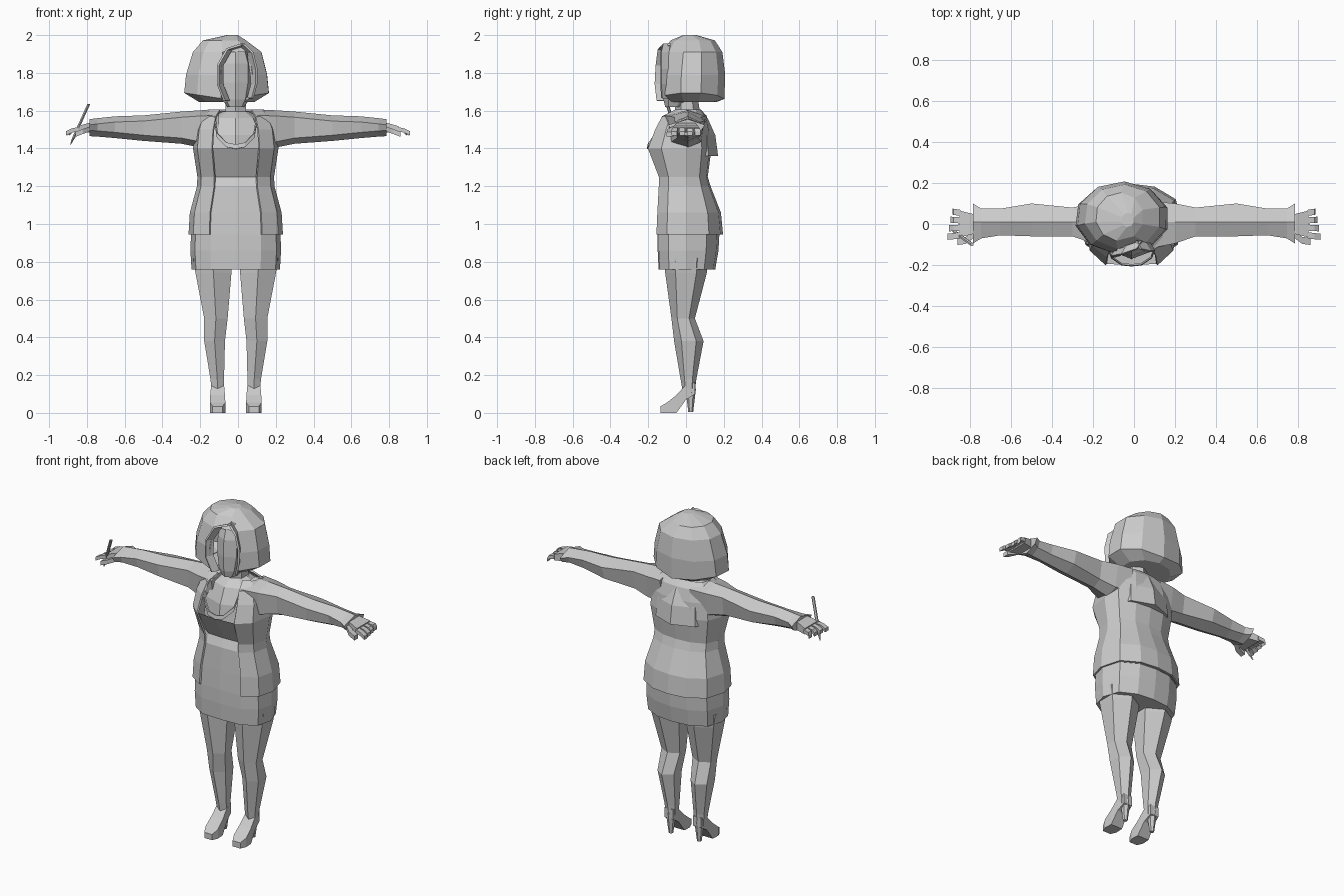
import bpy, bmesh
from math import sin, cos, radians
from mathutils import Vector

old = bpy.data.objects.get("Cube")
if old:
    bpy.data.objects.remove(old)

grey = bpy.data.materials.new("plain_grey")
grey.use_nodes = True
grey.diffuse_color = (0.6, 0.6, 0.6, 1)
grey.node_tree.nodes["Principled BSDF"].inputs["Base Color"].default_value = (0.6, 0.6, 0.6, 1)

CX = -0.012  # body centre line


def loft(name, rings, closed=True, start=True, end=True, thick=0):
    """Skin a list of equal-length point rings."""
    bm = bmesh.new()
    rows = [[bm.verts.new(p) for p in r] for r in rings]
    n = len(rows[0])
    for a, b in zip(rows, rows[1:]):
        for i in range(n if closed else n - 1):
            j = (i + 1) % n
            bm.faces.new((a[i], a[j], b[j], b[i]))
    if start:
        bm.faces.new(rows[0])
    if end:
        bm.faces.new(rows[-1])
    bmesh.ops.recalc_face_normals(bm, faces=bm.faces)
    mesh = bpy.data.meshes.new(name)
    bm.to_mesh(mesh)
    bm.free()
    mesh.materials.append(grey)
    ob = bpy.data.objects.new(name, mesh)
    bpy.context.collection.objects.link(ob)
    if thick:
        mod = ob.modifiers.new("thickness", 'SOLIDIFY')
        mod.thickness = thick
        mod.offset = -1
    return ob


def oval(z, cx, cy, rx, ry, n=8):
    """Horizontal ring with a corner at the front."""
    return [(cx + rx * cos(radians(360 * i / n - 90)),
             cy + ry * sin(radians(360 * i / n - 90)), z) for i in range(n)]


def box_ring(x, y, z, axis, w, h):
    """Rectangular section across a limb that runs along x or y."""
    pts = [(-w, -h), (w, -h), (w, h), (-w, h)]
    if axis == 'x':
        return [(x, y + a, z + b) for a, b in pts]
    return [(x + a, y, z + b) for a, b in pts]


# Body cross-section, from the front edge of one side around the back
HALF = [(0.56, -0.96), (0.9, -0.62), (1, 0), (0.86, 0.62), (0.45, 0.93)]
AROUND = HALF + [(0, 1)] + [(-x, y) for x, y in reversed(HALF)]


def body_ring(z, w, f, b, front=False):
    pts = AROUND + ([(0, -1)] if front else [])
    return [(CX + x * w, y * (f if y < 0 else b), z) for x, y in pts]


# Clothes: the jacket is open down the front, over a dress
JACKET = [(0.945, 0.25, 0.163, 0.196), (1.06, 0.243, 0.158, 0.185),
          (1.2, 0.205, 0.15, 0.13), (1.25, 0.203, 0.15, 0.115),
          (1.4, 0.226, 0.21, 0.135), (1.5, 0.215, 0.17, 0.128),
          (1.57, 0.19, 0.132, 0.11), (1.605, 0.15, 0.06, 0.08)]
loft("jacket", [body_ring(*r) for r in JACKET], closed=False,
     start=False, end=False, thick=0.01)
loft("dress", [body_ring(z, w - 0.014, f - (0.03 if z == 1.25 else 0.008), b - 0.014, True)
               for z, w, f, b in JACKET[:5]], end=False)
loft("skirt", [body_ring(z, w, f, b, True) for z, w, f, b in
               ((0.76, 0.234, 0.145, 0.155), (0.86, 0.24, 0.15, 0.172),
                (0.97, 0.236, 0.15, 0.178))])
loft("chest", [oval(*r) for r in
               ((1.36, CX, 0, 0.19, 0.17), (1.47, CX, 0, 0.18, 0.155),
                (1.56, CX, 0, 0.13, 0.115), (1.595, CX, 0.01, 0.07, 0.07))])
loft("neck", [oval(1.57, CX, 0.01, 0.065, 0.068, 6), oval(1.68, CX, 0, 0.06, 0.06, 6)])


def strip(name, path, offset, thick):
    """A flat band that follows a path."""
    o = Vector(offset)
    return loft(name, [[Vector(p) - o, Vector(p) + o] for p in path],
                closed=False, start=False, end=False, thick=thick)


side = [(0.115, -0.125, 1.56), (0.1, -0.165, 1.47), (0.05, -0.2, 1.42)]
strip("neckline", [(CX + x, y, z) for x, y, z in side] + [(CX, -0.205, 1.41)]
      + [(CX - x, y, z) for x, y, z in reversed(side)], (0, 0.002, 0.012), 0.008)

# Head, with the hair swept to one side
loft("head", [oval(z, CX, cy, rx, ry) for z, cy, rx, ry in
              ((1.62, -0.05, 0.045, 0.06), (1.66, -0.03, 0.072, 0.09),
               (1.75, -0.01, 0.092, 0.115), (1.85, 0, 0.092, 0.12),
               (1.91, 0, 0.07, 0.1), (1.94, 0.01, 0.04, 0.06))])


def hair_ring(z, cx, cy, rx, ry, lift=0):
    n = 10
    angles = [radians(-53 + 315 * i / (n - 1)) for i in range(n)]
    return [(cx + rx * cos(a), cy + ry * sin(a), z + lift * abs(cos(a))) for a in angles]


HAIR = [hair_ring(1.645, -0.058, 0.03, 0.15, 0.13),
        hair_ring(1.66, -0.058, 0.028, 0.232, 0.175, 0.035),
        hair_ring(1.79, -0.058, 0.03, 0.222, 0.178),
        hair_ring(1.91, -0.055, 0.035, 0.188, 0.158)]
CROWN = [hair_ring(1.972, -0.07, 0.035, 0.118, 0.118),
         hair_ring(2.0, -0.03, 0.02, 0.03, 0.035)]
loft("hair", HAIR, closed=False, start=False, end=False, thick=0.015)
loft("hair_underside", [HAIR[0], oval(1.66, CX, 0.01, 0.05, 0.05, 10)][:1] +
     [[(x * 0.9, y * 0.9, z + 0.02) for x, y, z in HAIR[0]]])
loft("hair_crown", [HAIR[3]] + CROWN, start=False)
part = (0.025, -0.1, 1.955)
strip("fringe_right", [part, (-0.05, -0.125, 1.93), (-0.1, -0.135, 1.84),
                       (-0.1, -0.14, 1.74), (-0.065, -0.13, 1.65)], (0.012, 0.02, 0), 0.012)
strip("fringe_left", [part, (0.07, -0.11, 1.91), (0.092, -0.11, 1.82),
                      (0.09, -0.11, 1.74), (0.07, -0.105, 1.665)], (-0.012, 0.02, 0), 0.012)

# Arms, hands, legs and shoes on each side
ARM = [(0.1, 1.41, 1.605, 0.115, 0.11), (0.2, 1.405, 1.602, 0.095, 0.1),
       (0.3, 1.425, 1.595, 0.06, 0.08), (0.5, 1.44, 1.575, 0.06, 0.1),
       (0.65, 1.455, 1.57, 0.055, 0.075), (0.745, 1.463, 1.56, 0.07, 0.075),
       (0.785, 1.465, 1.555, 0.095, 0.1)]
LEG = [(0.82, 0.125, 0, 0.1, 0.115), (0.74, 0.118, 0, 0.095, 0.11),
       (0.5, 0.105, -0.015, 0.062, 0.062), (0.38, 0.112, 0.015, 0.055, 0.078),
       (0.18, 0.098, 0.013, 0.036, 0.042), (0.1, 0.096, 0.015, 0.03, 0.03)]
FOOT = [(0.048, 0.1, 0.16, 0.028), (0, 0.07, 0.15, 0.034), (-0.05, 0, 0.095, 0.039),
        (-0.1, 0, 0.055, 0.041), (-0.135, 0, 0.035, 0.026)]

for s, word in ((1, "left"), (-1, "right")):
    rings = []
    for x, lo, hi, f, b in ARM:
        mid, low, high = (lo + hi) / 2, lo + 0.03, hi - 0.03
        rings.append([(s * x, 0.01, hi), (s * x, b, high), (s * x, b * 0.8, low),
                      (s * x, 0.01, lo), (s * x, -f * 0.8, low), (s * x, -f, high)])
    loft("sleeve_" + word, rings)

    # Hand with four fingers and a thumb
    loft("palm_" + word, [box_ring(s * x, y, z, 'x', w, h) for x, y, z, w, h in
                          ((0.75, 0, 1.51, 0.035, 0.022), (0.79, 0, 1.51, 0.05, 0.025),
                           (0.85, 0, 1.5, 0.065, 0.018))])
    for i in range(4):
        y = -0.054 + 0.036 * i
        tip = 0.91 - 0.008 * i
        loft(f"finger_{word}_{i}", [box_ring(s * x, yy, z, 'x', 0.015, 0.011) for x, yy, z in
                                    ((0.845, y, 1.502), (0.88, y * 1.1, 1.495),
                                     (tip, y * 1.15, 1.48))])
    loft("thumb_" + word, [box_ring(s * x, y, z, 'x', 0.017, 0.013) for x, y, z in
                           ((0.78, -0.05, 1.505), (0.82, -0.08, 1.49), (0.86, -0.085, 1.475))])

    # Leg, shoe and heel
    loft("leg_" + word, [oval(z, CX + s * x, y, w / cos(radians(30)), d, 6)
                         for z, x, y, w, d in LEG])
    fx = CX + s * 0.096
    loft("shoe_" + word, [box_ring(fx, y, (lo + hi) / 2, 'y', w, (hi - lo) / 2)
                          for y, lo, hi, w in FOOT])
    loft("heel_" + word, [oval(0.005, fx, 0.025, 0.013, 0.013, 6),
                          oval(0.13, fx, 0.025, 0.03, 0.028, 6)])

# Pen in the right hand
tip, top = Vector((-0.887, -0.03, 1.42)), Vector((-0.79, -0.1, 1.635))
rings = []
for t, r in ((0, 0.002), (0.16, 0.009), (1, 0.009)):
    c = tip.lerp(top, t)
    rings.append(oval(c.z, c.x, c.y, r, r, 6))
loft("pen", rings)
